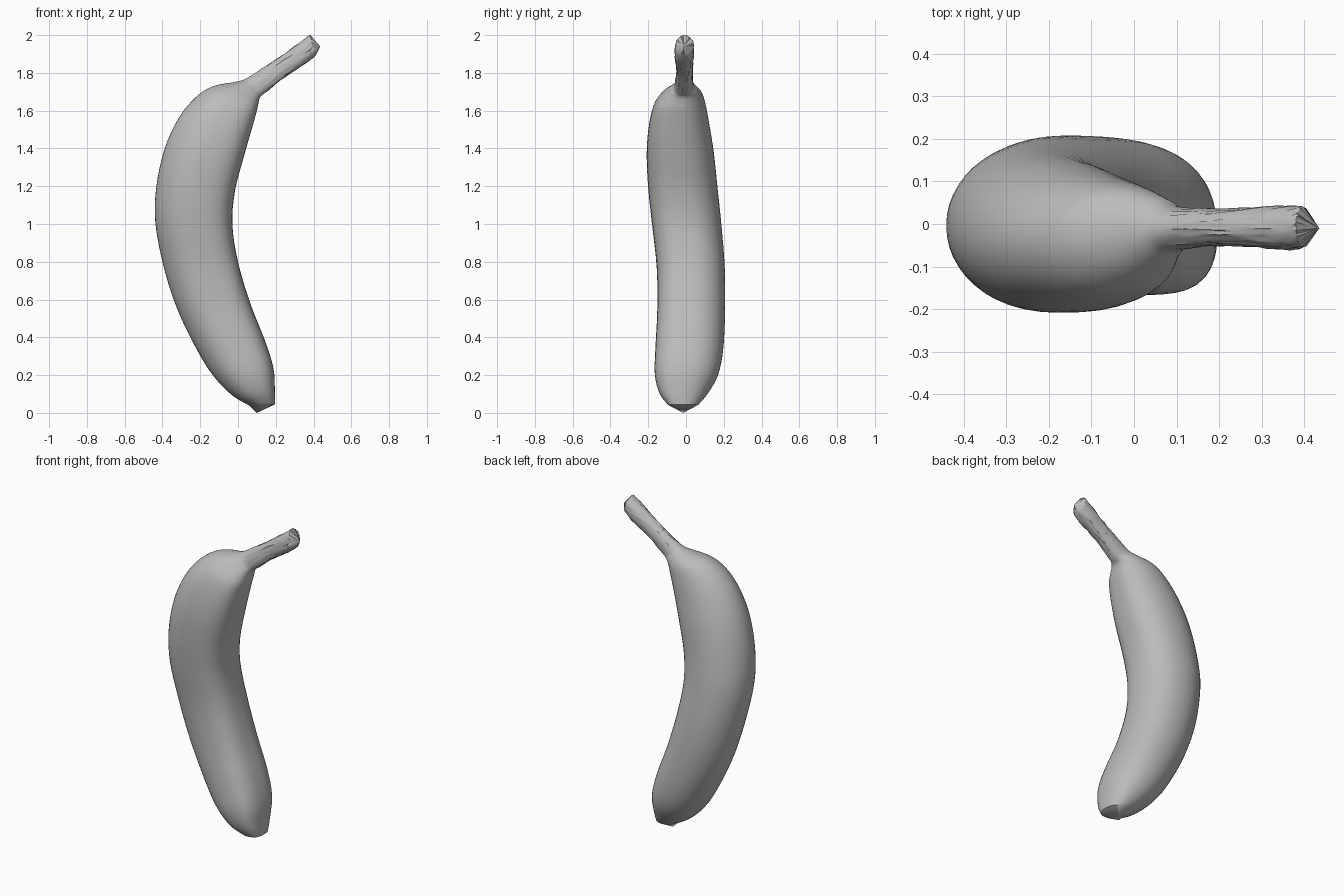
import bpy
import bmesh
import math
import random
from mathutils import Vector

random.seed(4)
SIDES = 48
STEPS = 4

# Remove the default cube
cube = bpy.data.objects.get("Cube")
if cube:
    bpy.data.objects.remove(cube, do_unlink=True)

# One plain grey skin
skin = bpy.data.materials.new("grey_skin")
skin.use_nodes = True
grey = (0.5, 0.5, 0.5, 1)
skin.diffuse_color = grey
skin.node_tree.nodes["Principled BSDF"].inputs["Base Color"].default_value = grey

# Stations: outer x, outer z, inner x, inner z, lowest y, highest y
BODY = [
    (.06, .04, .195, .045, -.095, .065),
    (-.02, .085, .195, .12, -.14, .115),
    (-.105, .165, .187, .24, -.165, .17),
    (-.19, .285, .14, .39, -.162, .197),
    (-.305, .51, .065, .58, -.152, .207),
    (-.385, .74, 0, .8, -.155, .205),
    (-.437, 1, -.03, 1, -.18, .187),
    (-.432, 1.2, -.015, 1.18, -.2, .167),
    (-.388, 1.4, .032, 1.36, -.208, .147),
    (-.315, 1.56, .072, 1.5, -.195, .123),
    (-.225, 1.67, .1, 1.6, -.168, .103),
    (-.13, 1.73, .11, 1.65, -.127, .085),
    (0, 1.755, .12, 1.675, -.085, .06),
]
STEM = [
    (.06, 1.78, .145, 1.695, -.06, .04),
    (.2, 1.87, .25, 1.78, -.05, .035),
    (.32, 1.955, .365, 1.855, -.06, .042),
    (.38, 2, .412, 1.895, -.055, .04),
]


def unit_section():
    """Round outer back, with a fuller ridge on the front inner side."""
    pts = []
    for i in range(SIDES):
        a = math.tau * i / SIDES
        c, s = -math.cos(a), math.sin(a)
        power = 2
        if c > 0:
            power = 3 if s < 0 else 2.2
        r = (abs(c) ** power + abs(s) ** power) ** (-1 / power)
        pts.append((0.5 + r * c / 2, 0.5 + r * s / 2))
    return pts


def catmull(a, b, c, d, t):
    return tuple(0.5 * (2 * q + (r - p) * t + (2 * p - 5 * q + 4 * r - s) * t ** 2
                        + (3 * q - p - 3 * r + s) * t ** 3)
                 for p, q, r, s in zip(a, b, c, d))


def smooth_stations(rows):
    out = []
    for i in range(len(rows) - 1):
        quad = [rows[min(max(i + k, 0), len(rows) - 1)] for k in (-1, 0, 1, 2)]
        out += [catmull(*quad, s / STEPS) for s in range(STEPS)]
    return out + [rows[-1]]


def bridge(bm, low, high):
    for i in range(SIDES):
        j = (i + 1) % SIDES
        bm.faces.new((low[i], low[j], high[j], high[i]))


def cap(bm, ring, point):
    tip = bm.verts.new(point)
    for i in range(SIDES):
        bm.faces.new((ring[i], ring[(i + 1) % SIDES], tip))


# Fruit: one continuous skin from blossom end to stem end
section = unit_section()
bm = bmesh.new()
rings = []
stem_start = len(BODY) * STEPS
for n, (ox, oz, ix, iz, y0, y1) in enumerate(smooth_stations(BODY + STEM)):
    ring = []
    for u, v in section:
        p = Vector((ox + (ix - ox) * u, y0 + (y1 - y0) * v, oz + (iz - oz) * u))
        # The stem is slightly withered
        if n > stem_start:
            p += Vector([random.uniform(-.003, .003) for _ in range(3)])
        ring.append(bm.verts.new(p))
    rings.append(ring)
for low, high in zip(rings, rings[1:]):
    bridge(bm, low, high)

# Pointed blossom end and blunt cut stem end
cap(bm, rings[0], (.1, -.015, 0))
cap(bm, rings[-1], (.435, -.01, 1.94))
bmesh.ops.recalc_face_normals(bm, faces=bm.faces)

mesh = bpy.data.meshes.new("fruit")
bm.to_mesh(mesh)
bm.free()
fruit = bpy.data.objects.new("fruit", mesh)
bpy.context.collection.objects.link(fruit)
mesh.materials.append(skin)

bpy.ops.object.select_all(action="DESELECT")
fruit.select_set(True)
bpy.context.view_layer.objects.active = fruit
bpy.ops.object.shade_smooth_by_angle(angle=math.radians(40))
